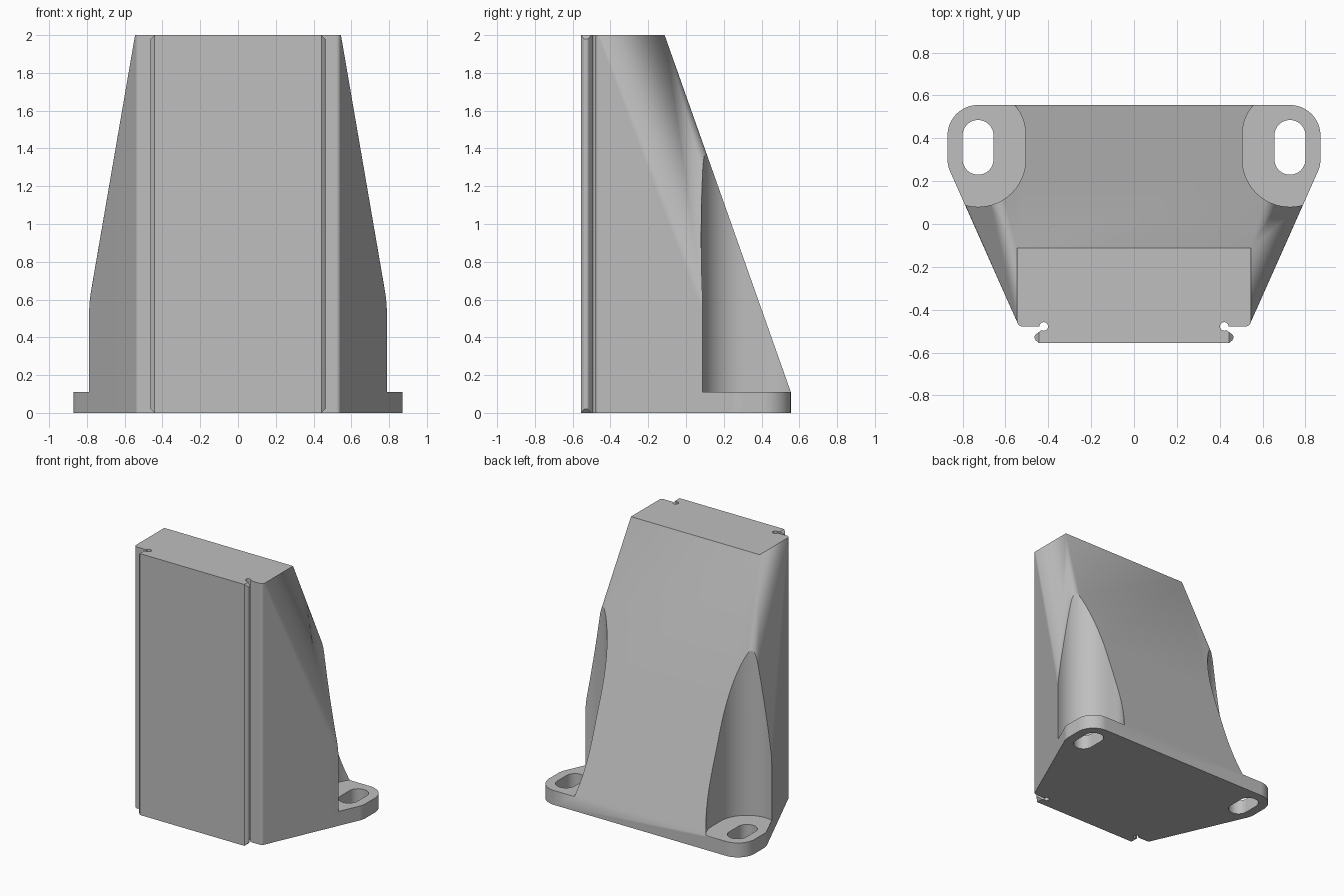
import bpy, bmesh, math

cube = bpy.data.objects.get("Cube")
if cube:
    bpy.data.objects.remove(cube, do_unlink=True)

HEIGHT, FOOT = 2.0, 0.11
SLOT_X, SLOT_Y0, SLOT_Y1 = 0.7275, 0.3025, 0.4125
HALF, FRONT, TOP_BACK = 0.545, -0.478, -0.113


def arc(cx, cy, r, a0, a1, n=12):
    """Points on an arc, angles in degrees."""
    angles = [math.radians(a0 + (a1 - a0) * i / n) for i in range(n + 1)]
    return [(cx + r * math.cos(a), cy + r * math.sin(a)) for a in angles]


def stadium(side, r, n=24):
    """Upright rounded slot around a mounting hole."""
    return (arc(side * SLOT_X, SLOT_Y1, r, 0, 180, n)
            + arc(side * SLOT_X, SLOT_Y0, r, 180, 360, n))


def mirrored(half):
    """Close a half outline by mirroring it in x."""
    return half + [(-x, y) for x, y in reversed(half)]


def finish(name, bm):
    bmesh.ops.recalc_face_normals(bm, faces=bm.faces)
    mesh = bpy.data.meshes.new(name)
    bm.to_mesh(mesh)
    bm.free()
    obj = bpy.data.objects.new(name, mesh)
    bpy.context.collection.objects.link(obj)
    return obj


def prism(name, outline, lo, hi, along_y=False):
    bm = bmesh.new()
    place = (lambda p, d: (p[0], d, p[1])) if along_y else (lambda p, d: (*p, d))
    rings = [[bm.verts.new(place(p, d)) for p in outline] for d in (lo, hi)]
    for ring in rings:
        bm.faces.new(ring)
    n = len(outline)
    for i in range(n):
        j = (i + 1) % n
        bm.faces.new((rings[0][i], rings[0][j], rings[1][j], rings[1][i]))
    return finish(name, bm)


def combine(target, tool, operation):
    mod = target.modifiers.new(operation.title(), 'BOOLEAN')
    mod.operation, mod.solver, mod.object = operation, 'EXACT', tool
    with bpy.context.temp_override(object=target, active_object=target):
        bpy.ops.object.modifier_apply(modifier=mod.name)
    bpy.data.objects.remove(tool, do_unlink=True)


# Tapered body: hull of the rounded foot outline and the top rectangle
corner = arc(HALF - 0.025, FRONT + 0.025, 0.025, -90, 0, 6)
ear = arc(SLOT_X, SLOT_Y0, 0.1425, -25.5, 0, 6) + arc(SLOT_X, SLOT_Y1, 0.1425, 0, 90, 16)
foot = mirrored(corner + [(HALF, -0.4)] + ear)
top = mirrored(corner + [(HALF, -0.4), (HALF, TOP_BACK)])
bm = bmesh.new()
for outline, z in ((foot, 0), (foot, FOOT), (top, HEIGHT)):
    for x, y in outline:
        bm.verts.new((x, y, z))
hull = bmesh.ops.convex_hull(bm, input=bm.verts)
bmesh.ops.delete(bm, geom=list({g for g in hull["geom_interior"] + hull["geom_unused"]
                                if isinstance(g, bmesh.types.BMVert)}), context='VERTS')
bmesh.ops.dissolve_limit(bm, angle_limit=0.002, verts=bm.verts, edges=bm.edges)
body = finish("bracket_body", bm)

# Dovetail rail on the front, with its plate corners chamfered
rail_half = ([(0.415, -0.44), (0.415, -0.49), (0.43, -0.494)]
             + arc(0.444, -0.529, 0.02, 45, -45, 6) + [(0.443, -0.555)])
rail = prism("dovetail_rail", mirrored(rail_half), 0, HEIGHT)
c, w = 0.022, 0.464
plate = mirrored([(w - c, 0), (w, c), (w, HEIGHT - c), (w - c, HEIGHT)])
combine(rail, prism("rail_trim", plate, -0.7, -0.3, along_y=True), 'INTERSECT')
combine(body, rail, 'UNION')

# Relief grooves, bolt pockets and slotted holes on both sides
for side in (-1, 1):
    groove = arc(side * 0.421, FRONT, 0.02, 0, 345, 23)
    combine(body, prism("groove_cutter", groove, -0.1, HEIGHT + 0.1), 'DIFFERENCE')
    combine(body, prism("pocket_cutter", stadium(side, 0.2225), FOOT, HEIGHT), 'DIFFERENCE')
    combine(body, prism("slot_cutter", stadium(side, 0.0725), -0.1, 0.3), 'DIFFERENCE')

# Plain grey finish
grey = bpy.data.materials.new("light_grey")
grey.use_nodes = True
colour = (0.52, 0.52, 0.52, 1)
grey.diffuse_color = colour
grey.node_tree.nodes["Principled BSDF"].inputs["Base Color"].default_value = colour
body.data.materials.clear()
body.data.materials.append(grey)
for face in body.data.polygons:
    face.material_index = 0

bpy.ops.object.select_all(action='DESELECT')
body.select_set(True)
bpy.context.view_layer.objects.active = body
bpy.ops.object.shade_smooth_by_angle(angle=math.radians(20))
weighted = body.modifiers.new("Weighted Normals", 'WEIGHTED_NORMAL')
weighted.keep_sharp = True
